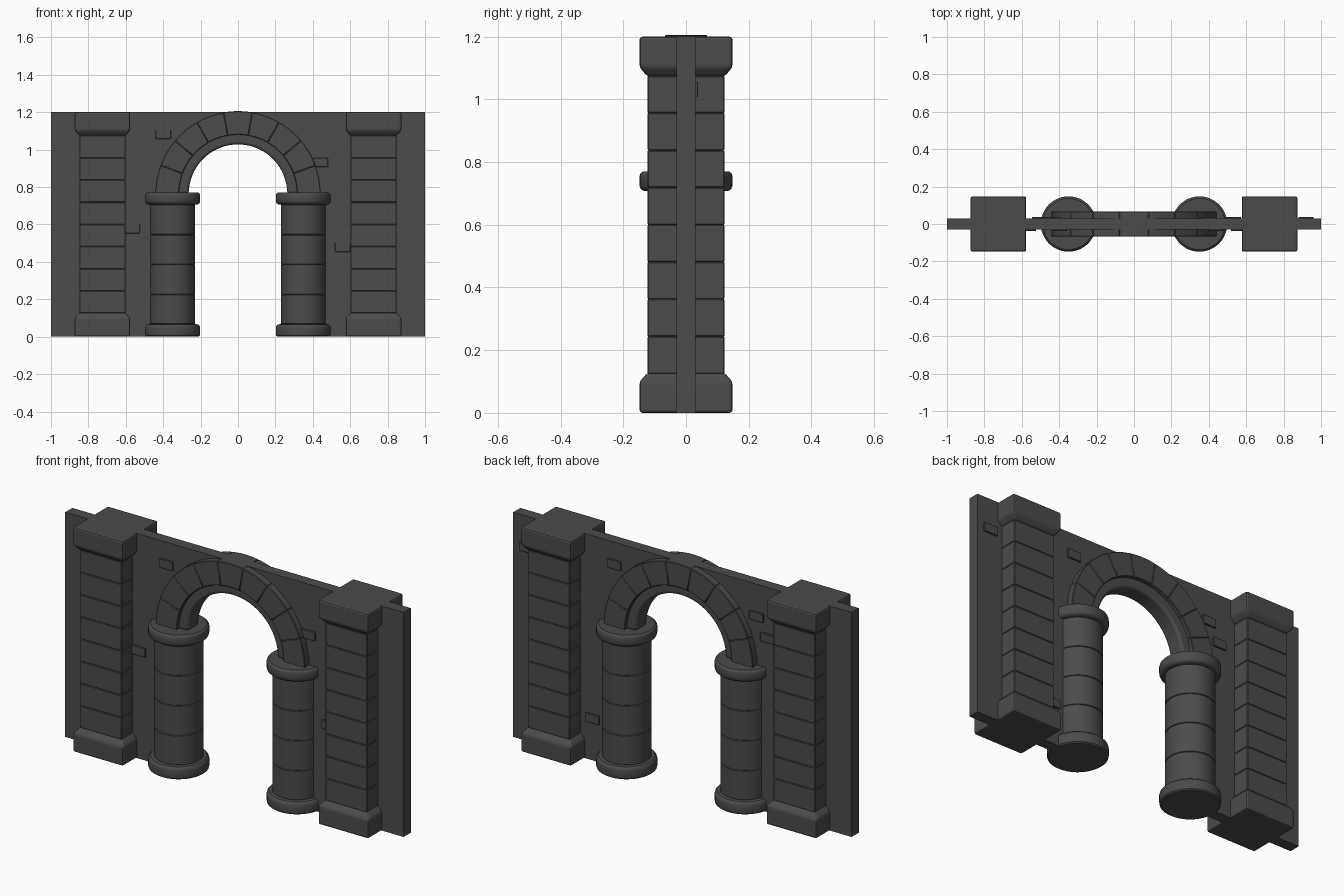
import bpy, bmesh
from math import sin, cos, pi, radians, sqrt

if "Cube" in bpy.data.objects:
    bpy.data.objects.remove(bpy.data.objects["Cube"])

SPRING = 0.765  # height where the arch starts

# Dark stone
stone = bpy.data.materials.new("dark_stone")
stone.diffuse_color = (0.07, 0.07, 0.07, 1)
stone.use_nodes = True
stone.node_tree.nodes["Principled BSDF"].inputs["Base Color"].default_value = stone.diffuse_color


def finish(name, bm, bevel=0.0, segments=1, smooth=None):
    bmesh.ops.recalc_face_normals(bm, faces=bm.faces)
    me = bpy.data.meshes.new(name)
    bm.to_mesh(me)
    bm.free()
    me.materials.append(stone)
    ob = bpy.data.objects.new(name, me)
    bpy.context.collection.objects.link(ob)
    if bevel:
        m = ob.modifiers.new("bevel", 'BEVEL')
        m.width, m.segments = bevel, segments
        m.limit_method, m.angle_limit = 'ANGLE', radians(35)
    if smooth:
        bpy.ops.object.select_all(action='DESELECT')
        ob.select_set(True)
        bpy.context.view_layer.objects.active = ob
        bpy.ops.object.shade_smooth_by_angle(angle=radians(smooth))
    return ob


def bridge(bm, rings):
    # closed tube through equal-sized rings, capped at both ends
    n = len(rings[0])
    for a, b in zip(rings, rings[1:]):
        for i in range(n):
            j = (i + 1) % n
            bm.faces.new((a[i], a[j], b[j], b[i]))
    bm.faces.new(rings[0][::-1])
    bm.faces.new(rings[-1])


def loft(bm, profile, sides, cx, turn=0.0):
    # stack of regular rings from (radius, z) pairs
    bridge(bm, [[bm.verts.new((cx + r * cos(turn + 2 * pi * i / sides),
                               r * sin(turn + 2 * pi * i / sides), z))
                 for i in range(sides)] for r, z in profile])


def square(bm, profile, cx):
    loft(bm, [(h * sqrt(2), z) for h, z in profile], 4, cx, pi / 4)


def arc_block(bm, a0, a1, r0, r1, half, steps):
    # curved block around the arch centre
    angles = [radians(a0 + (a1 - a0) * k / steps) for k in range(steps + 1)]
    bridge(bm, [[bm.verts.new((r * cos(a), y, SPRING + r * sin(a)))
                 for r, y in ((r0, -half), (r1, -half), (r1, half), (r0, half))]
                for a in angles])


# Thin wall with arched opening (hidden edge sits inside columns and arch)
R, TOP = 0.36, 1.2
inner = [(R, 0)] + [(R * cos(pi * i / 32), SPRING + R * sin(pi * i / 32))
                    for i in range(33)] + [(-R, 0)]
outer = [(1, 0)]
outer += [(1, SPRING + (TOP - SPRING) * i / 8) for i in range(9)]
outer += [(1 - i / 8, TOP) for i in range(1, 16)]
outer += [(-1, TOP - (TOP - SPRING) * i / 8) for i in range(9)] + [(-1, 0)]
bm = bmesh.new()
bridge(bm, [[bm.verts.new((p[0], y, p[1]))
             for p, y in ((a, -.03), (b, -.03), (b, .03), (a, .03))]
            for a, b in zip(inner, outer)])
finish("wall", bm)

# Nine arch stones and the recessed inner moulding
bm = bmesh.new()
for k in range(9):
    arc_block(bm, k * 20, k * 20 + 20, 0.315, 0.441, 0.067, 5)
finish("arch_stones", bm, 0.003, 1, 30)
bm = bmesh.new()
arc_block(bm, 0, 180, 0.263, 0.33, 0.047, 48)
finish("arch_inner_moulding", bm, 0.014, 3, 40)

for side, sx in (("left", -1), ("right", 1)):
    # Round column: base, four drums, capital
    prof = [(.138, 0), (.146, .006), (.148, .014), (.148, .05),
            (.145, .059), (.137, .066), (.117, .067)]
    joints = [.067, .225, .385, .545, .708]
    for z0, z1 in zip(joints, joints[1:]):
        prof += [(.117, z0 + .0005), (.121, z0 + .003), (.121, z1 - .003), (.117, z1 - .0005)]
    prof += [(.135, .708), (.144, .714), (.148, .724), (.148, .756), (.145, .764), (.137, .77)]
    bm = bmesh.new()
    loft(bm, prof, 48, sx * .35)
    finish(side + "_column", bm, smooth=35)

    # Square pier: eight blocks between a splayed base and cap
    cx, step = sx * .725, .95 / 8
    bm = bmesh.new()
    for k in range(8):
        z = .125 + k * step
        square(bm, [(.123, z), (.123, z + step)], cx)
    finish(side + "_pier_blocks", bm, 0.003)
    bm = bmesh.new()
    square(bm, [(.148, 0), (.148, .1), (.123, .128)], cx)
    square(bm, [(.123, 1.073), (.148, 1.102), (.148, TOP)], cx)
    finish(side + "_pier_base_and_cap", bm, 0.009, 2)

# Stray raised bricks on both wall faces: x, z, face direction
bm = bmesh.new()
for x, z, d in ((-.4, 1.082, -1), (.44, .932, -1), (-.565, .577, -1), (.56, .478, -1),
                (.4, 1.082, 1), (-.44, 1.03, 1), (-.505, .93, 1), (.53, .225, 1), (.92, 1.033, 1)):
    v = bmesh.ops.create_cube(bm, size=1)["verts"]
    bmesh.ops.scale(bm, vec=(.082, .03, .048), verts=v)
    bmesh.ops.translate(bm, vec=(x, d * .023, z), verts=v)
finish("raised_bricks", bm, 0.002)
